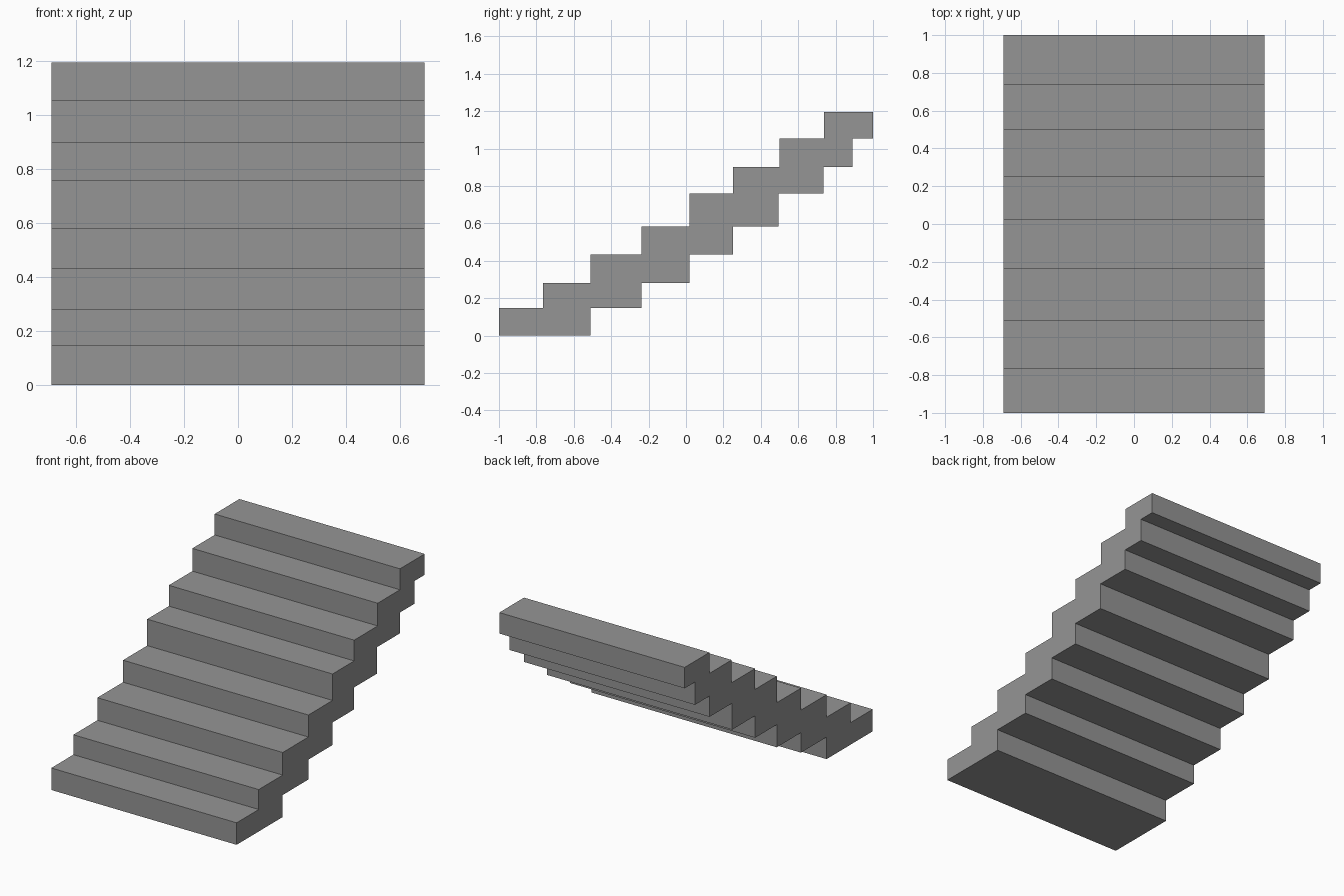
import bpy
import bmesh

cube = bpy.data.objects.get("Cube")
if cube:
    bpy.data.objects.remove(cube, do_unlink=True)

HALF_WIDTH = 0.69

# Riser positions along y, and tread heights
risers = [-1.0, -0.765, -0.51, -0.237, 0.02, 0.25, 0.5, 0.737]
levels = [0.0, 0.148, 0.282, 0.434, 0.582, 0.76, 0.9, 1.053, 1.194]
# Back edge of the underside below each tread
backs = [-0.51, -0.51, -0.237, 0.02, 0.25, 0.495, 0.735, 0.89, 1.0]

# Stepped side profile: up the treads, then down the underside
profile = []
for i, y in enumerate(risers):
    profile += [(y, levels[i]), (y, levels[i + 1])]
profile.append((1.0, levels[-1]))
for i in range(len(risers) - 1, 0, -1):
    profile += [(backs[i + 1], levels[i]), (backs[i], levels[i])]
profile.append((backs[1], levels[0]))

# Extrude the profile across the width
bm = bmesh.new()
side = bm.faces.new([bm.verts.new((-HALF_WIDTH, y, z)) for y, z in profile])
extruded = bmesh.ops.extrude_face_region(bm, geom=[side])["geom"]
verts = [v for v in extruded if isinstance(v, bmesh.types.BMVert)]
bmesh.ops.translate(bm, verts=verts, vec=(2 * HALF_WIDTH, 0, 0))
# The lowest two steps share one base, so merge their coincident corners
bmesh.ops.remove_doubles(bm, verts=bm.verts, dist=0.0001)
bmesh.ops.recalc_face_normals(bm, faces=bm.faces)
mesh = bpy.data.meshes.new("stair_flight")
bm.to_mesh(mesh)
bm.free()

stairs = bpy.data.objects.new("stair_flight", mesh)
bpy.context.collection.objects.link(stairs)

# Plain grey concrete
color = (0.3, 0.3, 0.3, 1.0)
concrete = bpy.data.materials.new("grey_concrete")
concrete.use_nodes = True
concrete.diffuse_color = color
concrete.node_tree.nodes["Principled BSDF"].inputs["Base Color"].default_value = color
mesh.materials.append(concrete)
